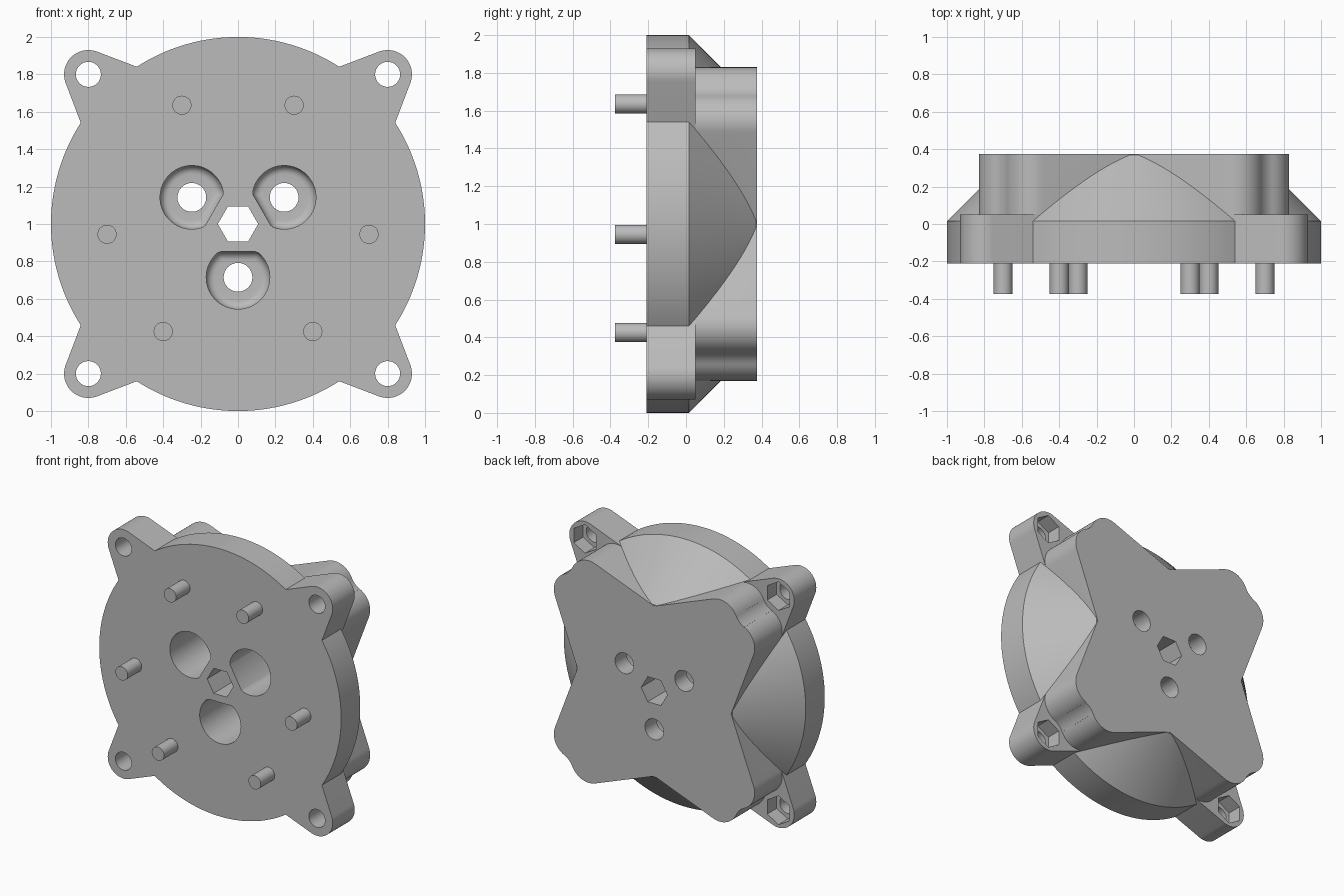
import bpy
import bmesh
from math import cos, sin, radians, pi

if "Cube" in bpy.data.objects:
    bpy.data.objects.remove(bpy.data.objects["Cube"], do_unlink=True)

MID = 1.0                      # height of the plate axis
FRONT, BACK, EAR_BACK = -0.21, 0.375, 0.05

grey = bpy.data.materials.new("plain_grey")
grey.use_nodes = True
grey.diffuse_color = (0.5, 0.5, 0.5, 1)
grey.node_tree.nodes["Principled BSDF"].inputs["Base Color"].default_value = (0.5, 0.5, 0.5, 1)


def arc(cx, cz, r, a0, a1, n):
    """Points on an arc, angles in degrees."""
    angles = [radians(a0 + (a1 - a0) * i / n) for i in range(n + 1)]
    return [(cx + r * cos(a), cz + r * sin(a)) for a in angles]


def circle(cx, cz, r, n=32, start=0):
    return arc(cx, cz, r, start, start + 360, n)[:-1]


def loft(name, rings):
    """Closed solid through (outline, y) rings."""
    bm = bmesh.new()
    loops = [[bm.verts.new((x, y, MID + z)) for x, z in pts] for pts, y in rings]
    for a, b in zip(loops, loops[1:]):
        for i in range(len(a)):
            j = (i + 1) % len(a)
            bm.faces.new((a[i], a[j], b[j], b[i]))
    bm.faces.new(loops[0])
    bm.faces.new(loops[-1])
    bmesh.ops.recalc_face_normals(bm, faces=bm.faces)
    mesh = bpy.data.meshes.new(name)
    bm.to_mesh(mesh)
    bm.free()
    mesh.materials.append(grey)
    obj = bpy.data.objects.new(name, mesh)
    bpy.context.collection.objects.link(obj)
    return obj


def prism(name, pts, y0, y1):
    return loft(name, [(pts, y0), (pts, y1)])


def combine(body, tool, operation):
    """Apply one boolean and remove the tool."""
    tool.hide_render = True
    mod = body.modifiers.new("bool", "BOOLEAN")
    mod.operation, mod.object, mod.solver = operation, tool, "EXACT"
    bpy.context.view_layer.objects.active = body
    bpy.ops.object.modifier_apply(modifier=mod.name)
    bpy.data.objects.remove(tool, do_unlink=True)


def four_arms(quarter):
    """Repeat one arm outline by quarter turns."""
    pts, out = list(quarter), []
    for _ in range(4):
        out += pts
        pts = [(z, -x) for x, z in pts]
    return out


def smooth(obj):
    bpy.ops.object.select_all(action="DESELECT")
    obj.select_set(True)
    bpy.context.view_layer.objects.active = obj
    bpy.ops.object.shade_smooth_by_angle(angle=radians(30))


# Round plate with a conical back
body = loft("mounting_plate", [
    (circle(0, 0, 1, 128), FRONT),
    (circle(0, 0, 1, 128), 0.015),
    (circle(0, 0, 0.643, 128), 0.37)])

# Four low bolt ears
notch = [(0, 0.635)]
ears = notch + arc(0.8, 0.8, 0.13, 110.8, -20.8, 24)
combine(body, prism("ears", four_arms(ears), FRONT, EAR_BACK), "UNION")

# Raised star, scooped clear of the bolts
star = (notch + arc(0.541, 0.68, 0.15, 110.8, 24.9, 14)
        + arc(0.8, 0.8, 0.135, 204.9, 245.1, 8)
        + arc(0.68, 0.541, 0.15, 65.1, -20.8, 14))
combine(body, prism("star", four_arms(star), EAR_BACK, BACK), "UNION")

# Bolt holes with hexagonal nut pockets
for sx in (-1, 1):
    for sz in (-1, 1):
        x, z = 0.8 * sx, 0.8 * sz
        combine(body, prism("bolt_cutter", circle(x, z, 0.067), -0.5, 0.5), "DIFFERENCE")
        combine(body, prism("nut_cutter", circle(x, z, 0.107, 6, 30), -0.06, 0.5), "DIFFERENCE")

# Central hexagonal through hole
combine(body, prism("hex_cutter", circle(0, 0, 0.108, 6), -0.5, 0.6), "DIFFERENCE")


# Three flat-sided pockets with filleted floors and through holes
def pocket_outline(angle, inset):
    cx, cz = 0.285 * cos(angle), 0.285 * sin(angle)
    pts = arc(0, 0, 0.17 - inset, 40, 320, 40)
    flat = 0.137 - inset
    half = (0.17 - inset) * sin(radians(40))
    pts += [(flat, -0.85 * half), (flat, 0.85 * half)]
    a = angle + pi             # flat side faces the axis
    return [(cx + u * cos(a) - v * sin(a), cz + u * sin(a) + v * cos(a)) for u, v in pts]


FLOOR, FILLET = 0.24, 0.045
for deg in (30, 150, 270):
    ang = radians(deg)
    rings = [(pocket_outline(ang, 0), -0.3)]
    for i in range(7):
        t = radians(15 * i)
        rings.append((pocket_outline(ang, FILLET * (1 - cos(t))), FLOOR - FILLET * (1 - sin(t))))
    combine(body, loft("pocket_cutter", rings), "DIFFERENCE")
    hole = circle(0.285 * cos(ang), 0.285 * sin(ang), 0.077)
    combine(body, prism("screw_cutter", hole, 0.1, 0.6), "DIFFERENCE")
smooth(body)

# Locating pegs on the front
for px, pz in ((0.3, 0.635), (0.7, -0.055), (0.4, -0.575)):
    for side, sx in (("left", 1), ("right", -1)):
        smooth(prism("locating_peg_" + side, circle(px * sx, pz, 0.051), -0.375, FRONT + 0.01))
